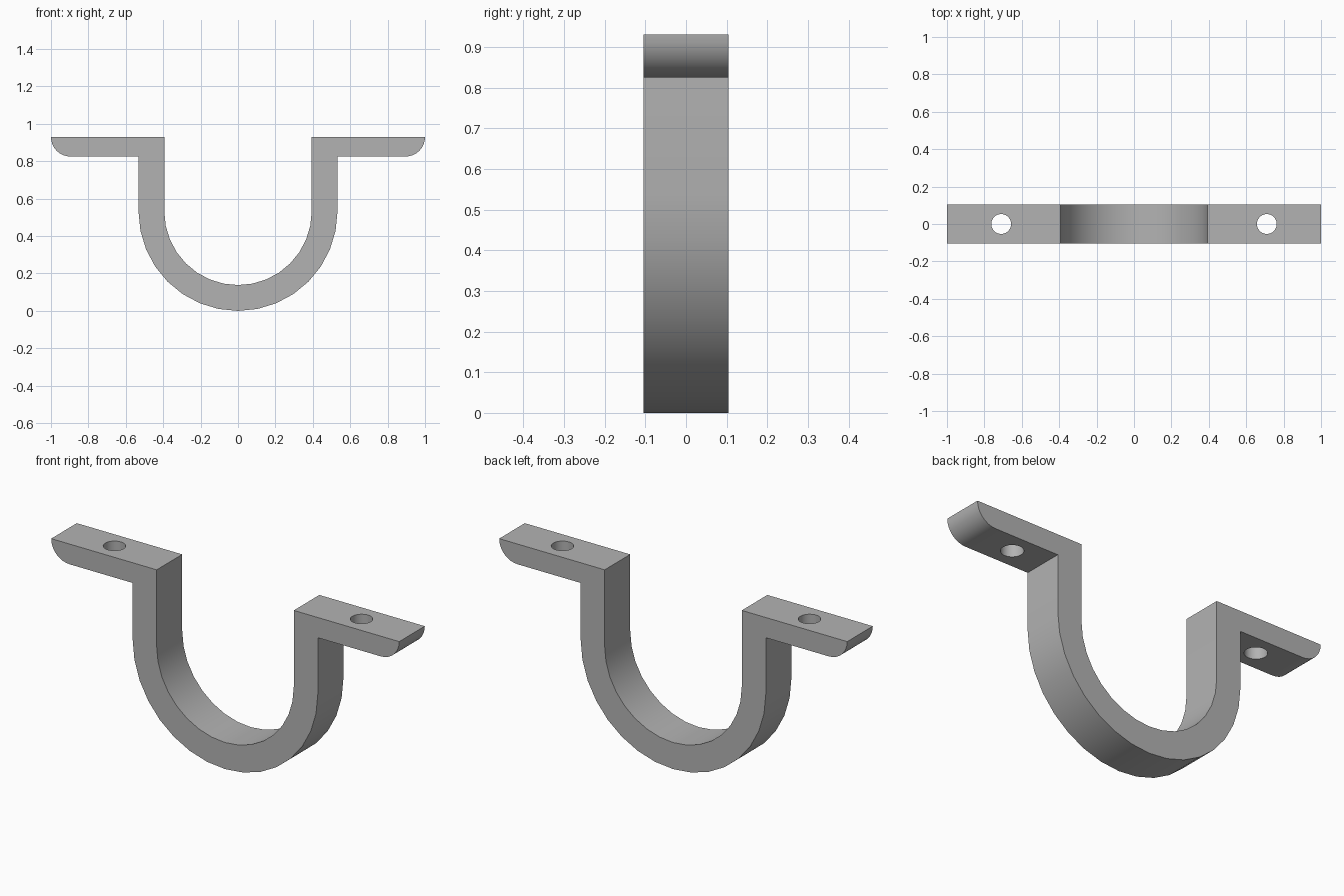
import bpy, bmesh
from math import cos, sin, pi

if "Cube" in bpy.data.objects:
    bpy.data.objects.remove(bpy.data.objects["Cube"])

OUTER, INNER = 0.532, 0.394      # strap radii
TOP, THICK = 0.93, 0.105         # flange top and thickness
HALF_DEPTH = 0.105
HOLE_X, HOLE_R = 0.71, 0.053
STEPS = 8                        # segments per quarter turn

grey = bpy.data.materials.new("plain grey")
grey.use_nodes = True
colour = (0.45, 0.45, 0.45, 1)
grey.diffuse_color = colour
grey.node_tree.nodes["Principled BSDF"].inputs["Base Color"].default_value = colour


def quarter(cx, cz, r):
    """Quarter arc from straight down round to +x."""
    angles = [-pi / 2 + pi / 2 * i / STEPS for i in range(STEPS + 1)]
    return [(cx + r * cos(a), cz + r * sin(a)) for a in angles]


# Left half of the outline, from the bottom round the flange and back inside
outside = quarter(0, OUTER, OUTER) + [(OUTER, TOP - THICK)]
outside += quarter(1 - THICK, TOP, THICK)
inside = [(INNER, TOP)] + quarter(0, OUTER, INNER)[::-1]
half = outside + inside
mirrored = [(-x, z) for x, z in reversed(half[1:-1])]
outline = half + mirrored

# Strap and flanges as one extruded profile
bm = bmesh.new()
face = bm.faces.new([bm.verts.new((x, -HALF_DEPTH, z)) for x, z in outline])
result = bmesh.ops.extrude_face_region(bm, geom=[face])
moved = [v for v in result["geom"] if isinstance(v, bmesh.types.BMVert)]
bmesh.ops.translate(bm, verts=moved, vec=(0, 2 * HALF_DEPTH, 0))
bmesh.ops.recalc_face_normals(bm, faces=bm.faces)
mesh = bpy.data.meshes.new("pipe_strap")
bm.to_mesh(mesh)
bm.free()
mesh.materials.append(grey)
strap = bpy.data.objects.new("pipe_strap", mesh)
bpy.context.collection.objects.link(strap)

# Screw holes through both flanges
for side in (-1, 1):
    bpy.ops.mesh.primitive_cylinder_add(
        vertices=32, radius=HOLE_R, depth=0.4, location=(side * HOLE_X, 0, TOP))
    cutter = bpy.context.object
    cutter.name = "hole_cutter"
    cutter.hide_render = True
    cutter.data.materials.append(grey)
    cut = strap.modifiers.new("screw_hole", "BOOLEAN")
    cut.operation = "DIFFERENCE"
    cut.solver = "EXACT"
    cut.object = cutter
    bpy.ops.object.select_all(action="DESELECT")
    strap.select_set(True)
    bpy.context.view_layer.objects.active = strap
    bpy.ops.object.modifier_apply(modifier=cut.name)
    bpy.data.objects.remove(cutter)

bpy.ops.object.shade_smooth_by_angle(angle=pi / 6)
